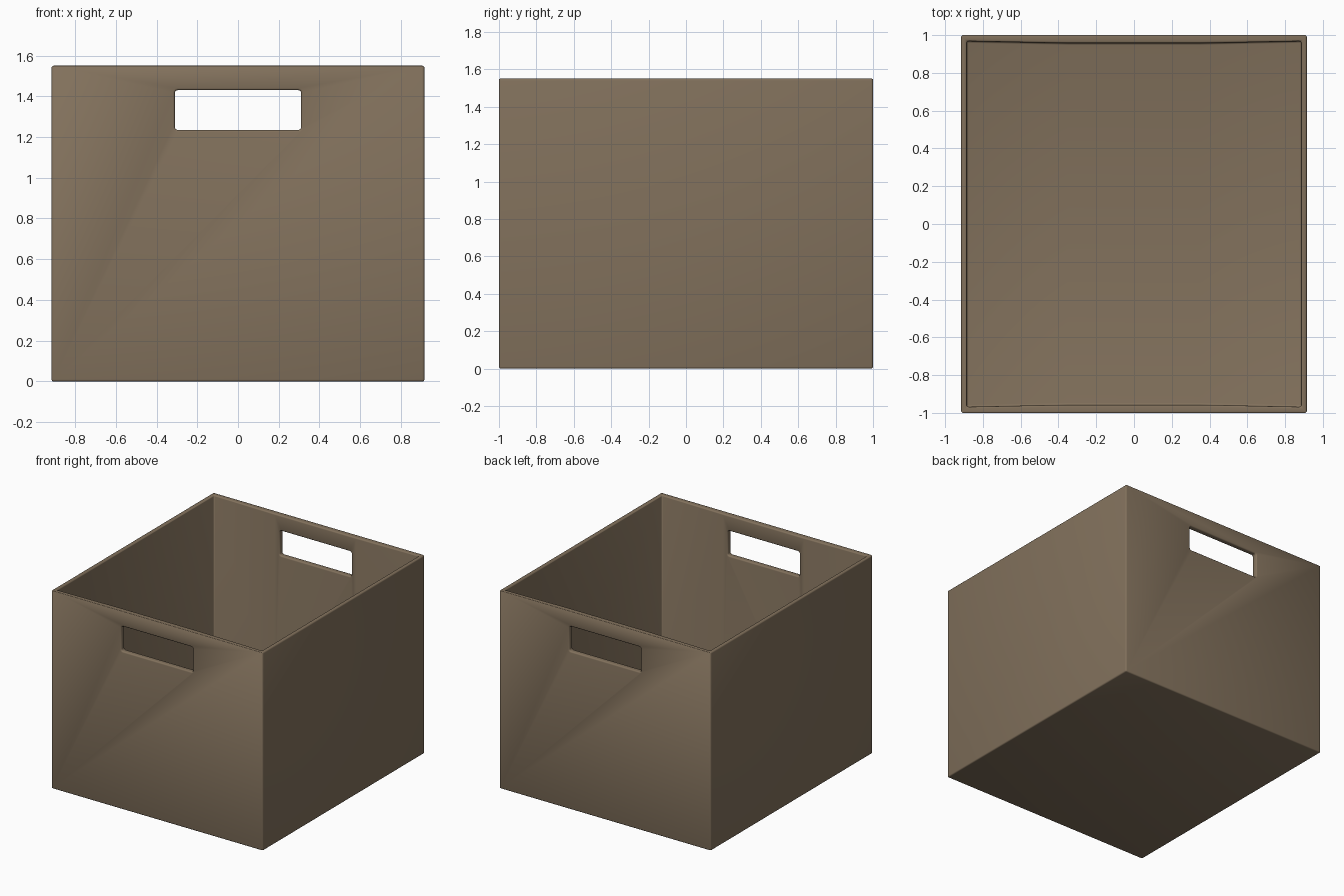
import bpy
import bmesh
import math

default = bpy.data.objects.get("Cube")
if default:
    bpy.data.objects.remove(default, do_unlink=True)

HALF_X, HALF_Y, HEIGHT = 0.915, 1.0, 1.55
WALL = 0.03

mat = bpy.data.materials.new("warm taupe")
mat.use_nodes = True
colour = (0.223, 0.165, 0.107, 1)
mat.diffuse_color = colour
mat.node_tree.nodes["Principled BSDF"].inputs["Base Color"].default_value = colour


def prism(name, outline, low, high):
    """Extrude a plan outline upwards between two heights."""
    bm = bmesh.new()
    base = bm.faces.new([bm.verts.new((x, y, low)) for x, y in outline])
    top = bmesh.ops.extrude_face_region(bm, geom=[base])["geom"]
    verts = [v for v in top if isinstance(v, bmesh.types.BMVert)]
    bmesh.ops.translate(bm, verts=verts, vec=(0, 0, high - low))
    bmesh.ops.recalc_face_normals(bm, faces=bm.faces)
    mesh = bpy.data.meshes.new(name)
    bm.to_mesh(mesh)
    bm.free()
    mesh.materials.append(mat)
    obj = bpy.data.objects.new(name, mesh)
    bpy.context.collection.objects.link(obj)
    return obj


def rectangle(x, y):
    return [(-x, -y), (x, -y), (x, y), (-x, y)]


def apply_modifier(obj, mod):
    bpy.context.view_layer.objects.active = obj
    bpy.ops.object.modifier_apply(modifier=mod.name)


def cut(obj, cutter):
    mod = obj.modifiers.new("cut", "BOOLEAN")
    mod.operation = "DIFFERENCE"
    mod.solver = "EXACT"
    mod.object = cutter
    apply_modifier(obj, mod)
    bpy.data.objects.remove(cutter, do_unlink=True)


# Open box: the end walls thicken slightly towards the handles
box = prism("storage_box", rectangle(HALF_X, HALF_Y), 0, HEIGHT)
inner_x = HALF_X - WALL
bow = [(-inner_x, 0.968), (-0.35, 0.957), (0.35, 0.957), (inner_x, 0.968)]
cavity = bow + [(-x, -y) for x, y in bow]
cut(box, prism("cavity_cutter", cavity, WALL, HEIGHT + 0.2))

# Handle slot through the front and back walls, with rounded corners
slot = prism("handle_cutter", rectangle(0.31, HALF_Y + 0.2), 1.235, 1.43)
bm = bmesh.new()
bm.from_mesh(slot.data)
long_edges = [e for e in bm.edges if abs(e.verts[0].co.y - e.verts[1].co.y) > 1]
bmesh.ops.bevel(bm, geom=long_edges, offset=0.014, segments=3, profile=0.5, affect="EDGES")
bm.to_mesh(slot.data)
bm.free()
cut(box, slot)

# Softly rounded edges
bevel = box.modifiers.new("soft edges", "BEVEL")
bevel.width = 0.01
bevel.segments = 3
bevel.limit_method = "ANGLE"
bevel.angle_limit = math.radians(50)
apply_modifier(box, bevel)

bpy.ops.object.select_all(action="DESELECT")
box.select_set(True)
bpy.context.view_layer.objects.active = box
bpy.ops.object.shade_smooth_by_angle(angle=math.radians(40))
